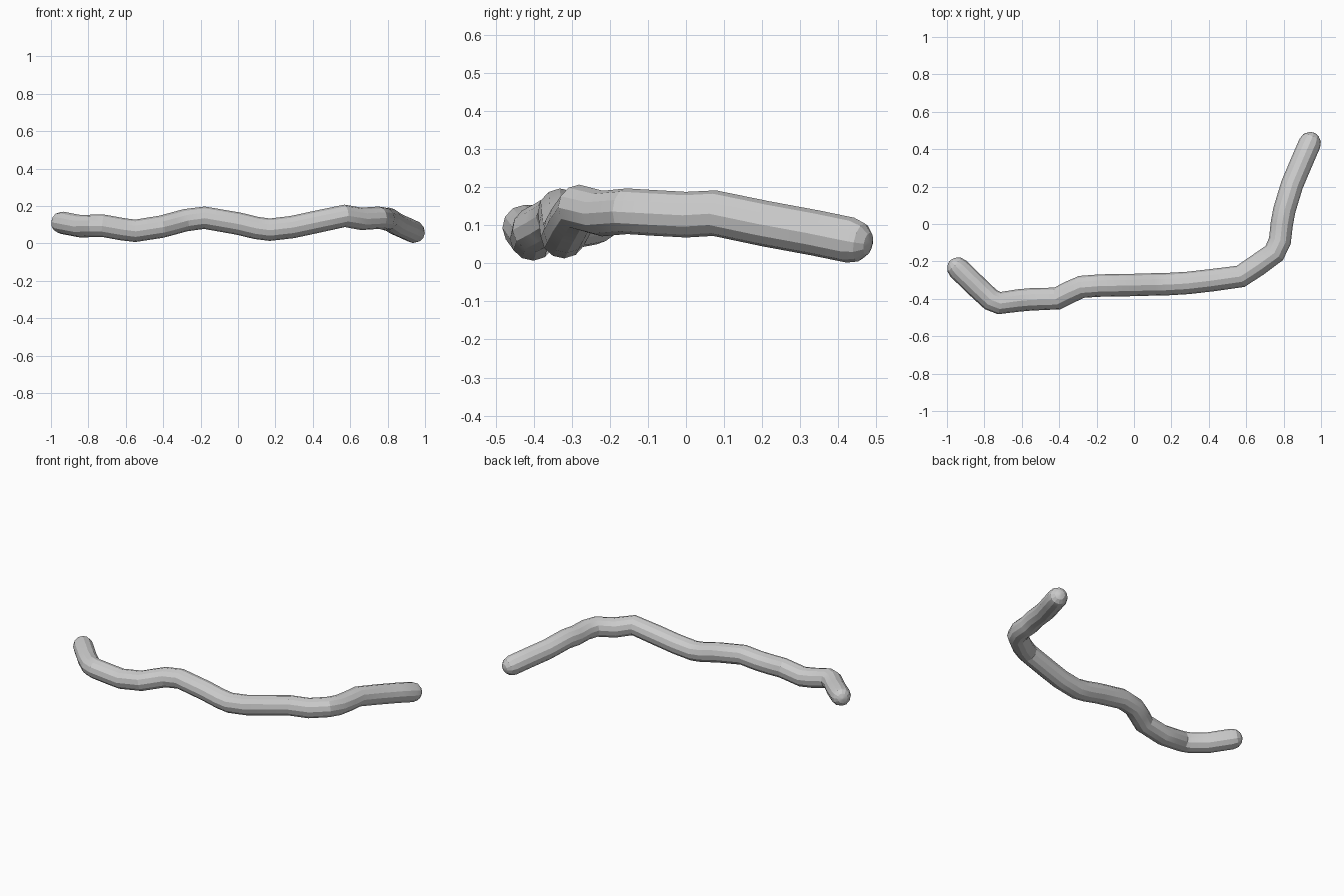
import bpy, math
from mathutils import Vector

if "Cube" in bpy.data.objects:
    bpy.data.objects.remove(bpy.data.objects["Cube"])

R = 0.06
# Centre line of the bent stick, left end to right end
path = [Vector(p) for p in [
    (-0.94, -0.238, 0.110), (-0.84, -0.335, 0.091), (-0.765, -0.405, 0.094),
    (-0.72, -0.423, 0.094), (-0.62, -0.409, 0.076), (-0.55, -0.403, 0.067),
    (-0.41, -0.398, 0.089), (-0.35, -0.367, 0.105), (-0.28, -0.336, 0.124),
    (-0.18, -0.329, 0.137), (0.00, -0.326, 0.106), (0.10, -0.323, 0.082),
    (0.17, -0.322, 0.073), (0.29, -0.315, 0.087), (0.42, -0.300, 0.115),
    (0.57, -0.280, 0.147), (0.66, -0.220, 0.131), (0.75, -0.155, 0.137),
    (0.78, -0.090, 0.133), (0.79, 0.000, 0.128), (0.804, 0.075, 0.132),
    (0.845, 0.210, 0.104), (0.90, 0.340, 0.080), (0.94, 0.432, 0.061)]]


# Rounded tip: shrinking rings beyond the end of the path
def tip(end, inner):
    d = (end - inner).normalized()
    return [(end + d * R * math.sin(math.radians(a)), max(math.cos(math.radians(a)), 0.02))
            for a in (32, 60, 80, 90)]


rings = tip(path[0], path[1])[::-1] + [(p, 1.0) for p in path] + tip(path[-1], path[-2])

# Stick body
cu = bpy.data.curves.new("stick", 'CURVE')
cu.dimensions = '3D'
cu.twist_mode = 'MINIMUM'
cu.bevel_depth = R
cu.bevel_resolution = 4
cu.use_fill_caps = True
sp = cu.splines.new('POLY')
sp.points.add(len(rings) - 1)
for pt, (co, r) in zip(sp.points, rings):
    pt.co = (*co, 1)
    pt.radius = r
ob = bpy.data.objects.new("stick", cu)
bpy.context.collection.objects.link(ob)
bpy.context.view_layer.objects.active = ob
ob.select_set(True)
bpy.ops.object.convert(target='MESH')
ob = bpy.context.object
ob.name = "stick"
bpy.ops.object.shade_smooth_by_angle(angle=math.radians(20))
